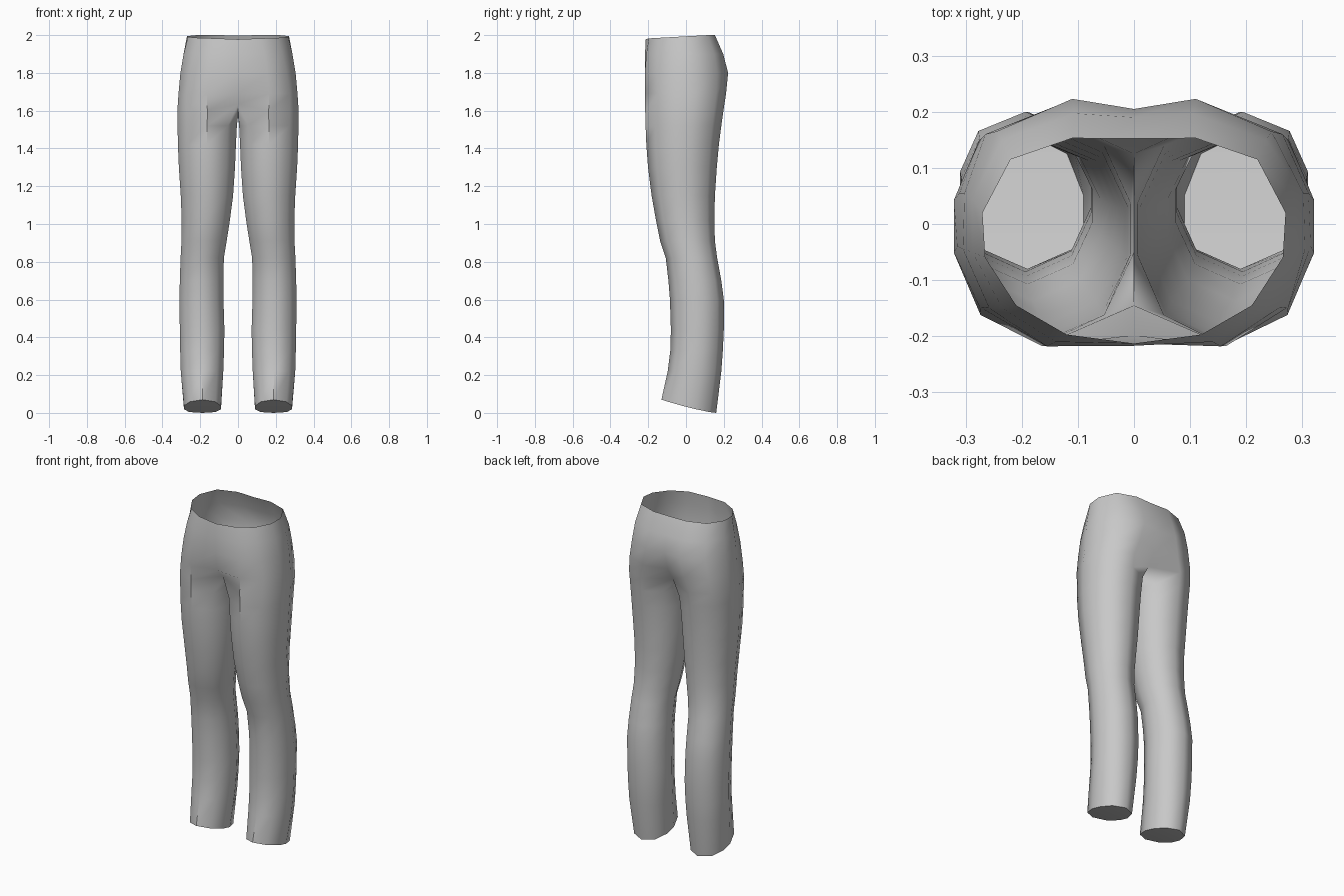
import bpy, bmesh

cloth = bpy.data.materials.new("grey cloth")
cloth.diffuse_color = (0.58, 0.58, 0.58, 1)

# Ten-sided leg section: 0-7 run round the outside front to back, 8-9 the inner thigh
SECTION = [(-.70, -.74), (0, -1), (.70, -.74), (1, -.2), (1, .25),
           (.72, .76), (0, 1), (-.70, .76), (-1, .25), (-1, -.2)]

# Leg stations: z, inner x, outer x, front y, back y
LEG = [(0.22, .078, .303, -.097, .187), (0.33, .074, .306, -.083, .195),
       (0.44, .072, .308, -.08, .20), (0.60, .077, .310, -.085, .20),
       (0.70, .077, .308, -.093, .187), (0.82, .075, .304, -.107, .165),
       (0.91, .060, .299, -.137, .153), (1.02, .043, .298, -.159, .150),
       (1.15, .026, .303, -.182, .153), (1.30, .016, .313, -.201, .163),
       (1.42, .011, .318, -.210, .174), (1.52, .006, .320, -.214, .187)]

# Hip stations: z, then the half outline from front centre to back centre
HIPS = [
    (1.69, [(0, -.198), (.165, -.217), (.275, -.148), (.315, -.04),
            (.311, .055), (.265, .16), (.135, .212), (0, .175)]),
    (1.80, [(0, -.213), (.155, -.218), (.258, -.150), (.305, -.045),
            (.302, .055), (.245, .165), (.11, .223), (0, .205)]),
    (1.90, [(0, -.217), (.14, -.210), (.235, -.150), (.288, -.05),
            (.288, .045), (.235, .15), (.105, .197), (0, .190)]),
    (1.99, [(0, -.213), (.12, -.197), (.21, -.145), (.265, -.06),
            (.270, .02), (.22, .115), (.11, .153), (0, .152)]),
]


def leg_ring(z, x0, x1, y0, y1):
    cx, cy, rx, ry = (x0 + x1) / 2, (y0 + y1) / 2, (x1 - x0) / 2, (y1 - y0) / 2
    return [(cx + rx * u, cy + ry * v, z) for u, v in SECTION]


def half_rings():
    # slanted hem, higher at the front
    hem = [(x, y, .07 * ((.16 - y) / .29) ** 1.3 if y < .159 else 0)
           for x, y, _ in leg_ring(0, .09, .286, -.13, .16)]
    rings = [hem] + [leg_ring(*s) for s in LEG]
    # crotch ring, whose inner points meet on the centre line
    top = leg_ring(1.60, .004, .321, -.216, .198)
    top[0], top[7] = (0, -.145, 1.635), (0, .125, 1.61)
    top[8], top[9] = (0, .05, 1.575), (0, -.05, 1.57)
    rings.append(top)
    # hips, with the waist opening dipping to the front
    for z, outline in HIPS:
        rings.append([(x, y, z + (.055 * y - .004 * (x < .05) if z > 1.95 else 0))
                      for x, y in outline])
    rings[-1] = [(x, y, min(z + .0035, 2.0)) for x, y, z in rings[-1]]
    return rings


bm = bmesh.new()
for side in (1, -1):
    rows = [[bm.verts.new((side * x, y, z)) for x, y, z in r] for r in half_rings()]

    def face(vs):
        bm.faces.new(vs if side > 0 else vs[::-1])

    for low, high in zip(rows, rows[1:]):
        count = 10 if len(high) == 10 else 7
        for i in range(count):
            j = (i + 1) % 10
            face([low[i], low[j], high[j], high[i]])
    # closed hem underside
    for ids in ((2, 1, 0), (3, 2, 0, 9), (4, 3, 9, 8), (5, 4, 8, 7), (6, 5, 7)):
        face([rows[0][i] for i in ids])

# join the halves along the centre line
bmesh.ops.remove_doubles(bm, verts=[v for v in bm.verts if abs(v.co.x) < 1e-5], dist=1e-4)
mesh = bpy.data.meshes.new("trousers")
bm.to_mesh(mesh)
bm.free()
mesh.materials.append(cloth)
trousers = bpy.data.objects.new("trousers", mesh)
bpy.context.collection.objects.link(trousers)
bpy.context.view_layer.objects.active = trousers
trousers.select_set(True)
bpy.ops.object.shade_smooth_by_angle(angle=0.87)
